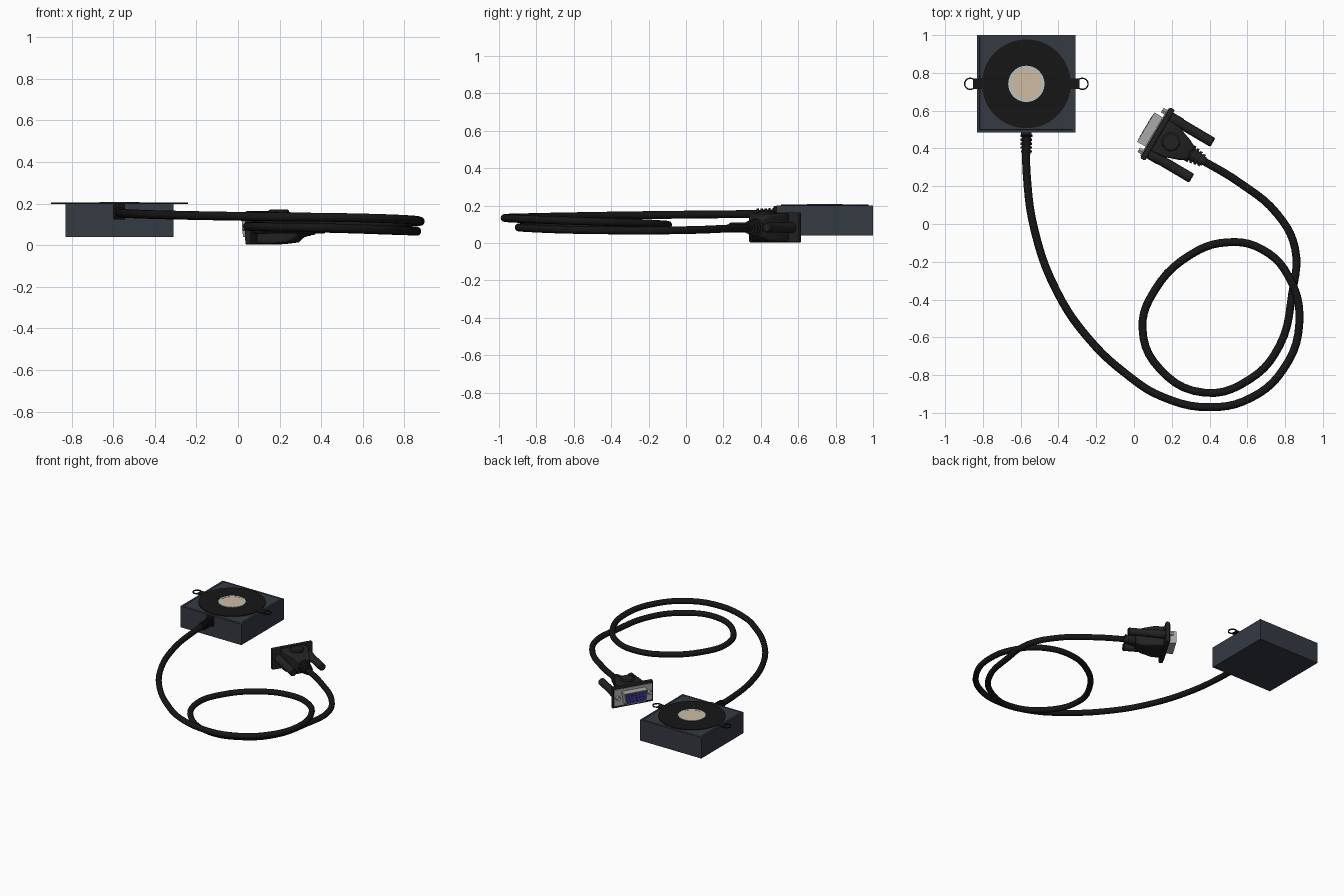
import bpy, bmesh, math
from mathutils import Matrix, Vector

if "Cube" in bpy.data.objects:
    bpy.data.objects.remove(bpy.data.objects["Cube"])

T = Matrix.Translation
ALONG_X = Matrix.Rotation(math.radians(90), 4, 'Y')
ALONG_Y = Matrix.Rotation(math.radians(90), 4, 'X')


def mat(name, r, g, b):
    m = bpy.data.materials.new(name)
    m.diffuse_color = (r, g, b, 1)
    m.use_nodes = True
    m.node_tree.nodes["Principled BSDF"].inputs["Base Color"].default_value = m.diffuse_color
    return m


BLACK = mat("black_rubber", 0.008, 0.008, 0.008)
SLATE = mat("slate_case", 0.035, 0.041, 0.055)
DARK = mat("dark_plastic", 0.016, 0.016, 0.016)
STEEL = mat("steel", 0.4, 0.4, 0.39)
SILVER = mat("silver_rim", 0.5, 0.55, 0.55)
BEIGE = mat("beige_sensor", 0.62, 0.5, 0.36)
BLUE = mat("blue_insert", 0.04, 0.04, 0.3)


def finish(name, bm, material, m=Matrix(), bevel=0, smooth=False):
    bmesh.ops.recalc_face_normals(bm, faces=bm.faces[:])
    me = bpy.data.meshes.new(name)
    bm.to_mesh(me)
    bm.free()
    ob = bpy.data.objects.new(name, me)
    bpy.context.collection.objects.link(ob)
    ob.matrix_world = m
    me.materials.append(material)
    if bevel:
        mod = ob.modifiers.new("bevel", 'BEVEL')
        mod.width, mod.segments = bevel, 2
    if smooth:
        bpy.ops.object.select_all(action='DESELECT')
        ob.select_set(True)
        bpy.context.view_layer.objects.active = ob
        bpy.ops.object.shade_smooth_by_angle(angle=math.radians(35))
    return ob


def box(name, size, material, m=Matrix(), bevel=0):
    bm = bmesh.new()
    bmesh.ops.create_cube(bm, size=1, matrix=Matrix.Diagonal((*size, 1)))
    return finish(name, bm, material, m, bevel)


def lathe(name, profile, material, m=Matrix(), n=32, closed=False):
    # profile: (radius, height) points spun round z
    bm = bmesh.new()
    rings = [[bm.verts.new((r * math.cos(2 * math.pi * i / n), r * math.sin(2 * math.pi * i / n), z))
              for i in range(n)] for r, z in profile]
    pairs = list(zip(rings, rings[1:] + rings[:1])) if closed else list(zip(rings, rings[1:]))
    for a, b in pairs:
        for i in range(n):
            bm.faces.new((a[i], a[(i + 1) % n], b[(i + 1) % n], b[i]))
    if not closed:
        bm.faces.new(rings[0])
        bm.faces.new(rings[-1])
    return finish(name, bm, material, m, smooth=True)


def loft(name, sections, material, m=Matrix(), bevel=0):
    # sections: lists of matching outline points, capped at both ends
    bm = bmesh.new()
    rings = [[bm.verts.new(p) for p in s] for s in sections]
    n = len(rings[0])
    for a, b in zip(rings, rings[1:]):
        for i in range(n):
            bm.faces.new((a[i], a[(i + 1) % n], b[(i + 1) % n], b[i]))
    bm.faces.new(rings[0])
    bm.faces.new(rings[-1])
    return finish(name, bm, material, m, bevel, smooth=bool(bevel))


def ribs(count, r0, r1, step):
    # stepped strain relief profile
    out = []
    for i in range(count):
        r, z = r0 + (r1 - r0) * i / count, i * step
        out += [(r, z), (r, z + step * 0.6), (r * 0.75, z + step * 0.6), (r * 0.75, z + step)]
    return out


# Sensor case with a fine lid seam on top
CX, CY = -0.57, 0.742
bm = bmesh.new()
bmesh.ops.create_cube(bm, size=1, matrix=Matrix.Diagonal((0.52, 0.516, 0.16, 1)))
top = max(bm.faces, key=lambda f: f.calc_center_median().z)
bmesh.ops.inset_region(bm, faces=[top], thickness=0.018)
seam = bmesh.ops.inset_region(bm, faces=[top], thickness=0.004)["faces"]
seam = bmesh.ops.inset_region(bm, faces=seam, thickness=0.001, depth=-0.004)
finish("sensor_case", bm, SLATE, T((CX, CY, 0.12)))

# Mounting disc, sensor window and mounting ears
lathe("mounting_disc", [(0.235, 0.198), (0.235, 0.205)], BLACK, T((CX, CY, 0)), 64)
lathe("sensor_rim", [(0.096, 0.2), (0.096, 0.208), (0.082, 0.208), (0.082, 0.2)], SILVER,
      T((CX, CY, 0)), 48, closed=True)
lathe("sensor_window", [(0.083, 0.2), (0.083, 0.207)], BEIGE, T((CX, CY, 0)), 48)
for side, s in (("left", -1), ("right", 1)):
    box(side + "_ear_arm", (0.06, 0.056, 0.007), BLACK, T((CX + s * 0.252, CY, 0.2015)))
    lathe(side + "_ear_ring", [(0.033, 0.198), (0.033, 0.205), (0.026, 0.205), (0.026, 0.198)],
          BLACK, T((CX + s * 0.297, CY, 0)), 32, closed=True)

# Cable exit on the case
box("cable_exit", (0.056, 0.03, 0.075), BLACK, T((CX, 0.482, 0.16)), 0.005)
lathe("case_strain_relief", ribs(5, 0.032, 0.028, 0.021), BLACK, T((CX, 0.474, 0.155)) @ ALONG_Y, 20)

# Cable sweeping down into one loop and up to the plug
path = [(-.57, .48, .155), (-.568, .264, .154), (-.525, -.04, .151), (-.41, -.354, .147),
        (-.246, -.6, .143), (-.034, -.8, .139), (.15, -.915, .136), (.404, -.97, .134),
        (.62, -.92, .13), (.79, -.77, .124), (.875, -.53, .116), (.82, -.28, .108),
        (.674, -.132, .1), (.494, -.097, .096), (.304, -.16, .094), (.108, -.354, .092),
        (.045, -.555, .09), (.135, -.766, .087), (.372, -.893, .084), (.61, -.824, .078),
        (.77, -.645, .071), (.837, -.37, .067), (.853, -.13, .067), (.758, .053, .07),
        (.557, .22, .077), (.33, .355, .083)]
cu = bpy.data.curves.new("cable", 'CURVE')
cu.dimensions = '3D'
cu.bevel_depth, cu.bevel_resolution, cu.resolution_u = 0.021, 4, 5
cu.use_fill_caps = True
sp = cu.splines.new('BEZIER')
sp.bezier_points.add(len(path) - 1)
for bp, p in zip(sp.bezier_points, path):
    bp.co = p
    bp.handle_left_type = bp.handle_right_type = 'AUTO'
cu.materials.append(BLACK)
bpy.context.collection.objects.link(bpy.data.objects.new("cable", cu))

# Plug frame: local x runs from the plug face back to the cable
P = T((0.11, 0.485, 0.083)) @ Matrix.Rotation(math.radians(-30.6), 4, 'Z')


def rect(x, w, h):
    return [(x, -w, -h), (x, w, -h), (x, w, h), (x, -w, h)]


def dee(x, k):
    # D-shaped socket outline, wider at the top
    w0, w1, h = 0.07 + k, 0.084 + k, 0.038 + k
    return [(x, -w0, -h), (x, w0, -h), (x, w1, h), (x, -w1, h)]


box("plug_flange", (0.03, 0.312, 0.162), DARK, P @ T((0.017, 0, 0)), 0.008)
box("plug_face_plate", (0.008, 0.29, 0.125), STEEL, P @ T((0, 0, 0)), 0.003)
loft("plug_hood", [rect(0.03, 0.095, 0.077), rect(0.1, 0.09, 0.077), rect(0.18, 0.062, 0.07),
                   rect(0.225, 0.04, 0.045)], DARK, P, 0.01)
lathe("hood_grip_pad", [(0.05, 0.06), (0.05, 0.082), (0.042, 0.088)], DARK, P @ T((0.1, 0, 0)), 24)
lathe("plug_strain_relief", ribs(4, 0.048, 0.03, 0.022), DARK, P @ T((0.215, 0, 0)) @ ALONG_X, 20)

# Metal socket shell (open at the front) with blue insert and pin holes
loft("socket_shell", [dee(-0.012, 0), dee(-0.055, 0), dee(-0.055, 0.006), dee(0.0, 0.006)], STEEL, P, 0)
loft("socket_insert", [dee(-0.056, -0.003), dee(-0.005, -0.003)], BLUE, P, 0)
for row in range(3):
    for i in range(5):
        y = (i - 2) * 0.026 + (row - 1) * 0.006
        lathe("pin_hole", [(0.005, 0), (0.005, 0.002)], BLACK,
              P @ T((-0.0575, y, (row - 1) * 0.021)) @ ALONG_X, 8)

# Thumbscrews and their hex nuts on both sides
for side, s in (("left", -1), ("right", 1)):
    lathe(side + "_thumbscrew", [(0.03, 0), (0.03, 0.06), (0.027, 0.07), (0.027, 0.255), (0.022, 0.262)],
          DARK, P @ T((0.03, s * 0.11, 0)) @ ALONG_X, 20)
    lathe(side + "_hex_nut", [(0.016, 0), (0.016, 0.028)], STEEL,
          P @ T((-0.026, s * 0.122, 0)) @ ALONG_X, 6)
